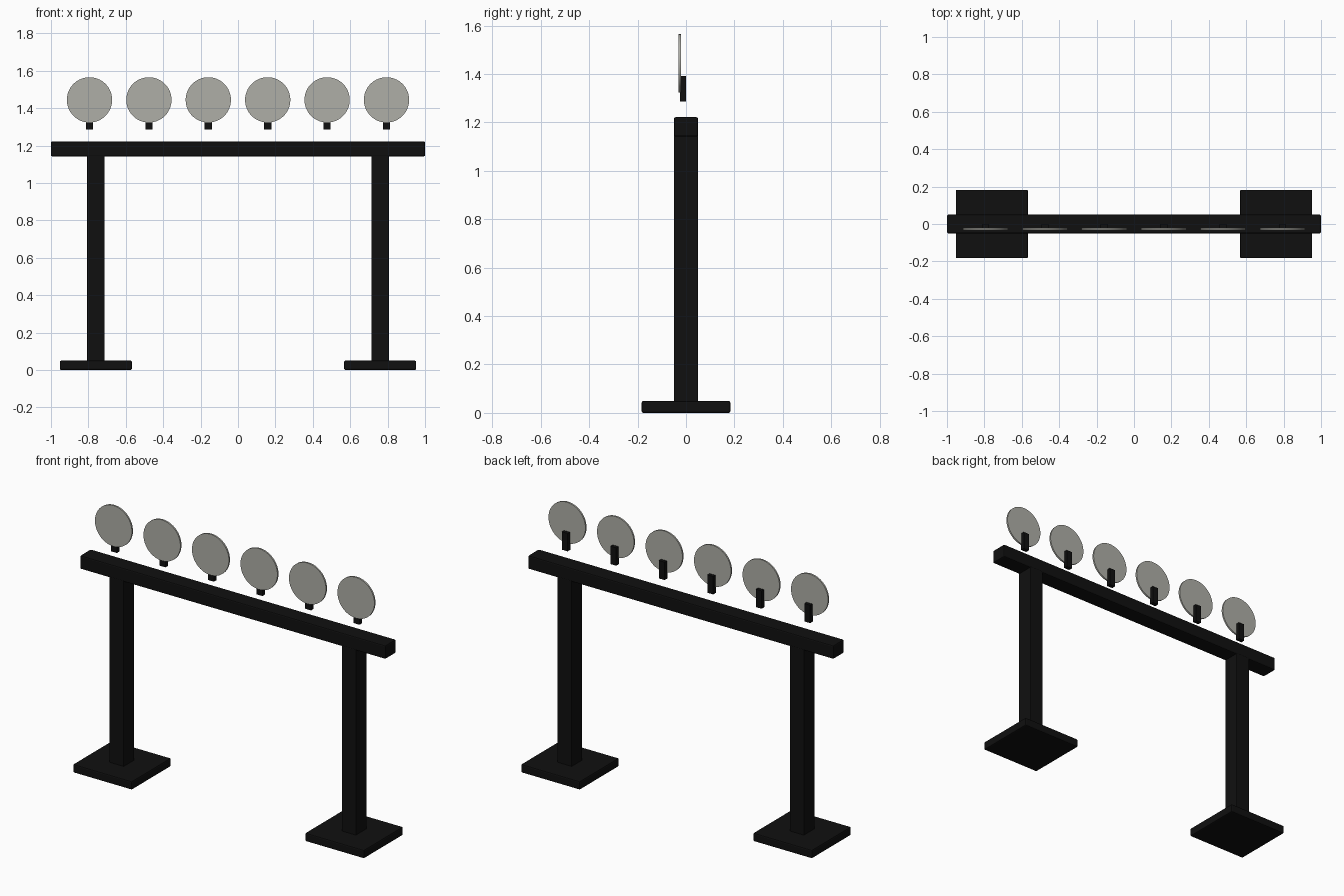
import bpy
import math

if "Cube" in bpy.data.objects:
    bpy.data.objects.remove(bpy.data.objects["Cube"])


def material(name, color):
    m = bpy.data.materials.new(name)
    m.diffuse_color = (*color, 1)
    m.use_nodes = True
    m.node_tree.nodes["Principled BSDF"].inputs["Base Color"].default_value = m.diffuse_color
    return m


BLACK = material("black metal", (0.005, 0.005, 0.005))
GREY = material("warm grey plate", (0.43, 0.43, 0.39))


def box(name, lo, hi, bevel):
    """Box between two corners with slightly rounded edges."""
    bpy.ops.mesh.primitive_cube_add(size=1, location=[(a + b) / 2 for a, b in zip(lo, hi)])
    ob = bpy.context.object
    ob.name = name
    ob.scale = [b - a for a, b in zip(lo, hi)]
    bpy.ops.object.transform_apply(location=False, rotation=False, scale=True)
    ob.data.materials.append(BLACK)
    if bevel:
        mod = ob.modifiers.new("soft edges", "BEVEL")
        mod.width = bevel
        mod.segments = 2
    return ob


# Top beam
box("top_beam", (-1, -0.05, 1.142), (1, 0.05, 1.222), 0.007)

# Posts on square foot plates
for side, x in (("left", -0.76), ("right", 0.76)):
    box(side + "_post", (x - 0.047, -0.05, 0.04), (x + 0.047, 0.05, 1.15), 0.004)
    box(side + "_foot", (x - 0.193, -0.183, 0), (x + 0.193, 0.183, 0.05), 0.007)

# Row of six round targets, each with a short clip behind it
for i in range(6):
    x = -0.794 + i * 0.3176
    bpy.ops.mesh.primitive_cylinder_add(
        vertices=64, radius=0.121, depth=0.01,
        location=(x, -0.026, 1.444), rotation=(math.pi / 2, 0, 0))
    disc = bpy.context.object
    disc.name = f"target_disc_{i + 1}"
    disc.data.materials.append(GREY)
    bpy.ops.object.shade_smooth_by_angle(angle=math.radians(30))
    box(f"target_clip_{i + 1}", (x - 0.019, -0.025, 1.287), (x + 0.019, 0, 1.393), 0)
